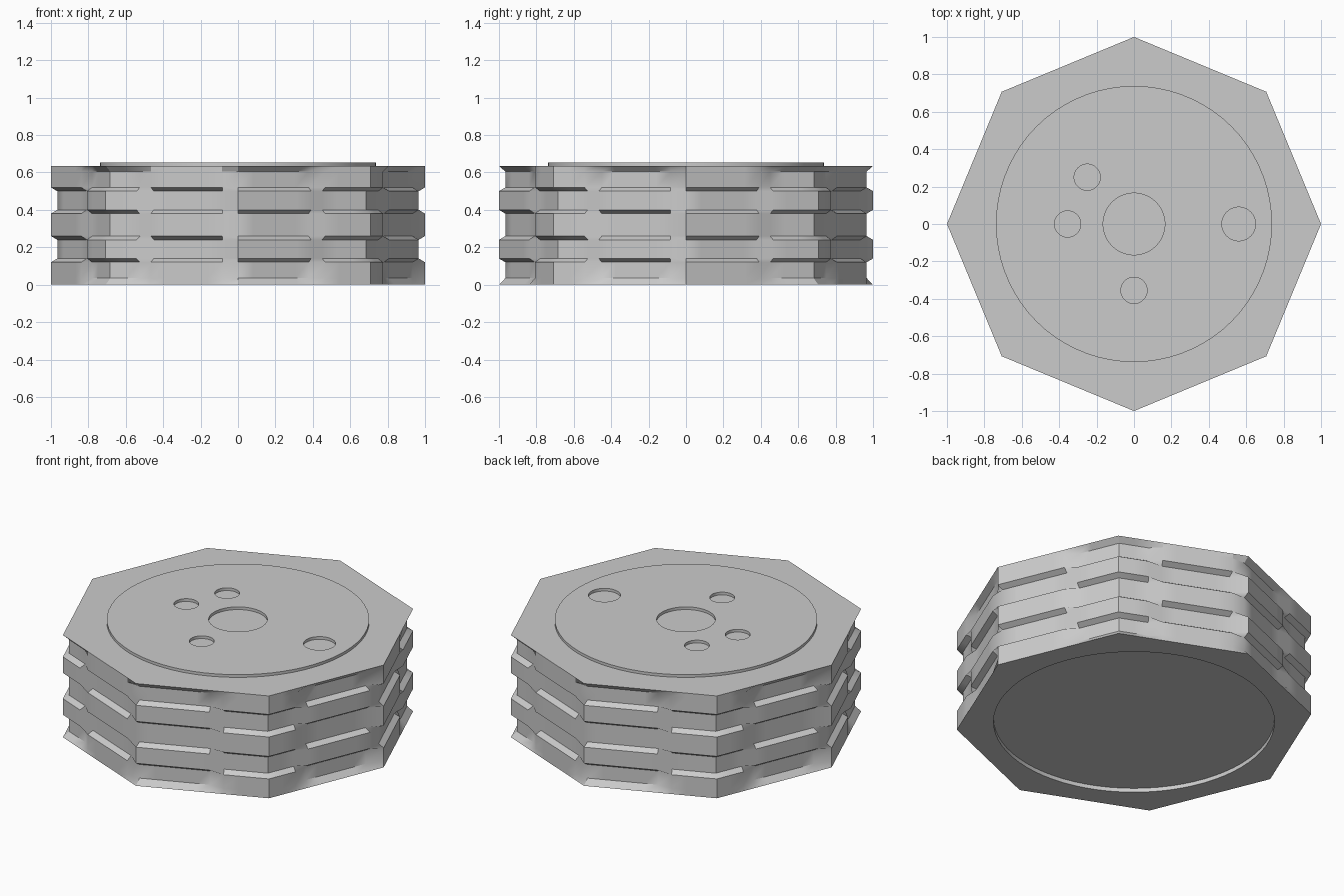
import bpy, bmesh
from math import sin, cos, radians, pi

cube = bpy.data.objects.get("Cube")
if cube:
    bpy.data.objects.remove(cube, do_unlink=True)

STEPS = 72            # columns around the body, one every 5 degrees
BLOCK = 6             # columns per tooth or gap
RECESS = 0.966        # scale of the sunken bands
PLATE_Z = 0.635
DISC_Z = 0.652

grey = bpy.data.materials.new("plain_grey")
grey.use_nodes = True
colour = (0.6, 0.6, 0.6, 1)
grey.diffuse_color = colour
grey.node_tree.nodes["Principled BSDF"].inputs["Base Color"].default_value = colour


def octagon_radius(i):
    """Distance from the centre to the octagon's edge at column i."""
    off = radians((i * 360 / STEPS) % 45 - 22.5)
    return cos(pi / 8) / cos(off)


def polar(r, i, z):
    a = 2 * pi * i / STEPS
    return (r * cos(a), r * sin(a), z)


def finish(obj):
    obj.data.materials.clear()
    obj.data.materials.append(grey)
    bpy.ops.object.select_all(action="DESELECT")
    obj.select_set(True)
    bpy.context.view_layer.objects.active = obj
    bpy.ops.object.shade_smooth_by_angle(angle=radians(30))


# Octagonal body: five layers whose teeth and gaps alternate like a checkerboard
layers = [(0.035, 0.12), (0.14, 0.24), (0.26, 0.38), (0.40, 0.50), (0.52, 0.605)]
bm = bmesh.new()
rings = []


def add_ring(radius, z):
    rings.append([bm.verts.new(polar(radius(i), i, z)) for i in range(STEPS)])


for z in (0.025, 0):                       # round recess underneath
    add_ring(lambda i: 0.79, z)
add_ring(octagon_radius, 0)
for n, heights in enumerate(layers):
    for z in heights:
        add_ring(lambda i: octagon_radius(i) * (RECESS if (i // BLOCK + n) % 2 else 1), z)
add_ring(octagon_radius, PLATE_Z)

for low, high in zip(rings, rings[1:]):
    for i in range(STEPS):
        j = (i + 1) % STEPS
        bm.faces.new((low[i], low[j], high[j], high[i]))
bm.faces.new(rings[0][::-1])
bm.faces.new(rings[-1])
bmesh.ops.recalc_face_normals(bm, faces=bm.faces)
mesh = bpy.data.meshes.new("body")
bm.to_mesh(mesh)
bm.free()
body = bpy.data.objects.new("body", mesh)
bpy.context.collection.objects.link(body)
finish(body)

# Raised top disc: a filled outline with five round holes (x, y, radius)
circles = [(0, 0, 0.738), (0, 0, 0.165), (0.56, 0, 0.09),
           (-0.355, 0, 0.07), (0, -0.355, 0.07), (-0.25, 0.25, 0.07)]
curve = bpy.data.curves.new("top_disc", "CURVE")
curve.dimensions = "2D"
curve.fill_mode = "BOTH"
base_z = PLATE_Z - 0.005
curve.extrude = (DISC_Z - base_z) / 2
for x, y, r in circles:
    spline = curve.splines.new("POLY")
    spline.points.add(STEPS - 1)
    spline.use_cyclic_u = True
    for i, point in enumerate(spline.points):
        px, py, _ = polar(r, i, 0)
        point.co = (x + px, y + py, 0, 1)
disc = bpy.data.objects.new("top_disc", curve)
disc.location.z = (DISC_Z + base_z) / 2
bpy.context.collection.objects.link(disc)
bpy.ops.object.select_all(action="DESELECT")
disc.select_set(True)
bpy.context.view_layer.objects.active = disc
bpy.ops.object.convert(target="MESH")
finish(bpy.context.view_layer.objects.active)
